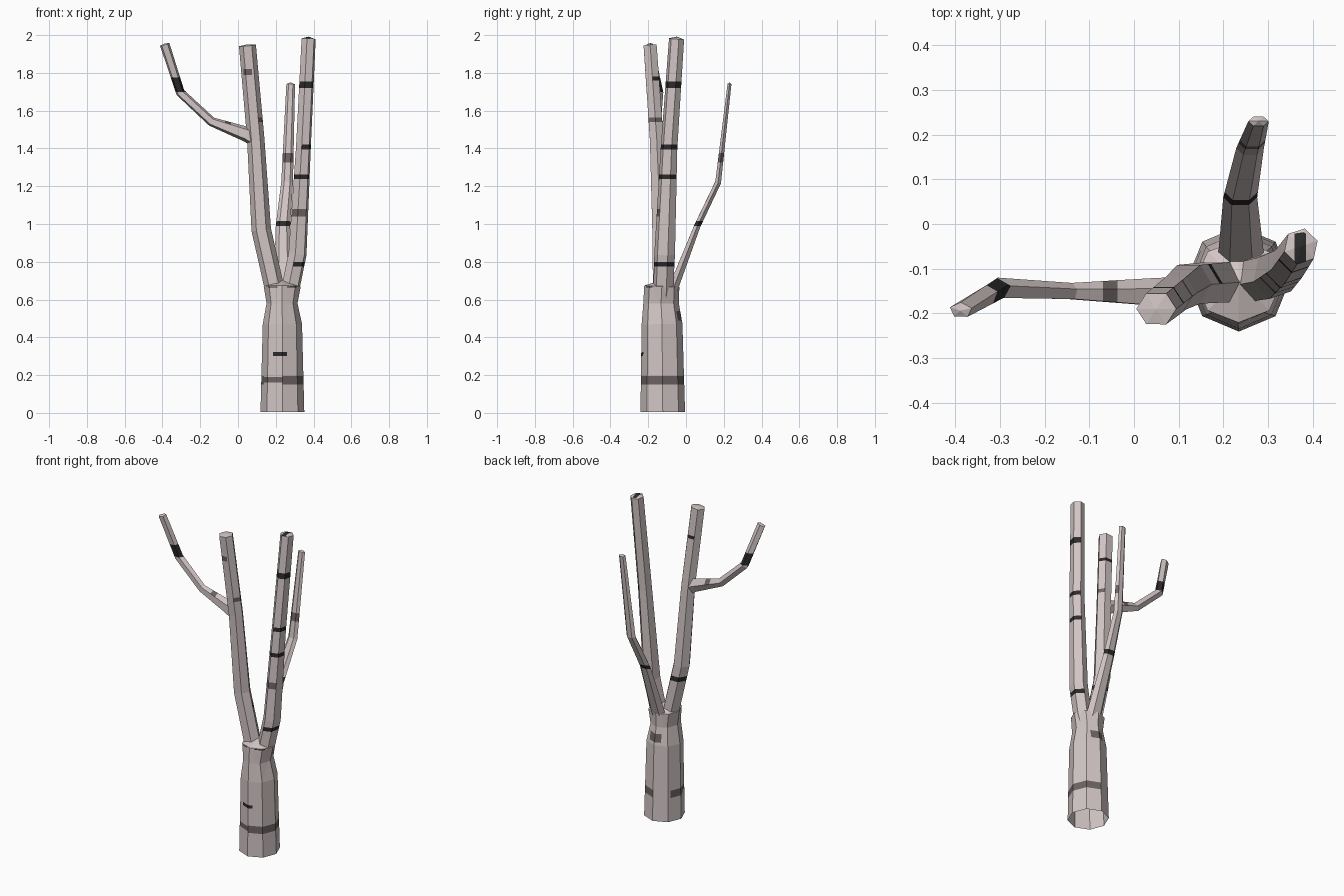
import bpy, bmesh, math
from mathutils import Vector

if "Cube" in bpy.data.objects:
    bpy.data.objects.remove(bpy.data.objects["Cube"])


def material(name, rgb):
    m = bpy.data.materials.new(name)
    m.diffuse_color = (*rgb, 1)
    m.use_nodes = True
    m.node_tree.nodes["Principled BSDF"].inputs["Base Color"].default_value = m.diffuse_color
    return m


MATS = [material("pale_bark", (0.64, 0.56, 0.555)),
        material("grey_brown_mark", (0.15, 0.125, 0.125)),
        material("dark_mark", (0.025, 0.023, 0.023))]
MID, DARK = 1, 2
X, Y, Z = 0, 1, 2


def limb(name, path, sides, marks, phase=0.0, level_start=False, tip=0.012):
    """Faceted tube along path of (x, y, z, rx, ry); open at the start, pointed cap at the end.
    marks: (list of axis bounds, facing direction or None, material index)"""
    bm = bmesh.new()
    pts = [Vector(p[:3]) for p in path]
    rings = []
    for i, p in enumerate(path):
        t = Vector((0, 0, 0))
        if i > 0:
            t += (pts[i] - pts[i - 1]).normalized()
        if i < len(pts) - 1:
            t += (pts[i + 1] - pts[i]).normalized()
        q = Vector((0, 0, 1)).rotation_difference(t.normalized())
        ring = []
        for k in range(sides):
            a = phase + 2 * math.pi * k / sides
            ring.append(bm.verts.new(pts[i] + q @ Vector((p[3] * math.cos(a), p[4] * math.sin(a), 0))))
        rings.append(ring)
    for a, b in zip(rings, rings[1:]):
        for k in range(sides):
            j = (k + 1) % sides
            bm.faces.new((a[k], a[j], b[j], b[k]))
    top = bm.verts.new(pts[-1] + (pts[-1] - pts[-2]).normalized() * tip)
    for k in range(sides):
        bm.faces.new((rings[-1][k], rings[-1][(k + 1) % sides], top))
    bm.normal_update()
    # bark marks: cut the faces along the mark's bounds and recolour inside
    for bounds, facing, mat in marks:
        d = Vector(facing).normalized() if facing else None

        def chosen(f):
            return d is None or f.normal.dot(d) > 0.3
        for axis, lo, hi in bounds:
            n = Vector((0, 0, 0))
            n[axis] = 1
            for v in (lo, hi):
                fs = [f for f in bm.faces if chosen(f)]
                geom = set(fs)
                for f in fs:
                    geom.update(f.edges)
                    geom.update(f.verts)
                bmesh.ops.bisect_plane(bm, geom=list(geom), plane_co=n * v, plane_no=n)
        bm.normal_update()
        for f in bm.faces:
            c = f.calc_center_median()
            if chosen(f) and all(lo < c[ax] < hi for ax, lo, hi in bounds):
                f.material_index = mat
    me = bpy.data.meshes.new(name)
    bm.to_mesh(me)
    bm.free()
    for m in MATS:
        me.materials.append(m)
    ob = bpy.data.objects.new(name, me)
    bpy.context.collection.objects.link(ob)
    return ob


FRONT, BACK, RIGHT, LEFT = (0, -1, 0), (0, 1, 0), (1, 0, 0), (-1, 0, 0)

# trunk with narrowed neck and flared crotch
limb("trunk", [(0.235, -0.123, 0.005, 0.116, 0.118), (0.235, -0.127, 0.47, 0.104, 0.108),
               (0.233, -0.132, 0.58, 0.082, 0.094), (0.234, -0.128, 0.67, 0.098, 0.093)], 8, [
    ([(Z, 0.16, 0.19)], FRONT, MID),
    ([(Z, 0.15, 0.195)], RIGHT, MID),
    ([(Z, 0.15, 0.195), (Y, -0.16, -0.06)], LEFT, MID),
    ([(Z, 0.302, 0.322), (X, 0.185, 0.26)], FRONT, DARK),
    ([(Z, 0.49, 0.54), (X, 0.2, 0.28)], BACK, MID),
    ([(Z, 0.664, 0.6695), (X, 0.16, 0.21)], FRONT, DARK),
    ([(Z, 0.664, 0.6695), (X, 0.26, 0.31)], FRONT, DARK),
], tip=0.035)

# left main stem
limb("left_stem", [(0.205, -0.13, 0.6, 0.05, 0.05), (0.191, -0.13, 0.67, 0.052, 0.052),
                   (0.123, -0.135, 0.97, 0.052, 0.05), (0.094, -0.155, 1.45, 0.046, 0.042),
                   (0.05, -0.19, 1.945, 0.045, 0.04)], 6, [
    ([(Z, 1.79, 1.82), (X, 0.03, 0.075)], FRONT, MID),
    ([(Z, 1.76, 1.78)], (0.6, 1, 0), DARK),
    ([(Z, 1.54, 1.565)], RIGHT, MID),
    ([(Z, 0.87, 0.9)], BACK, DARK),
], tip=0.006)

# right main stem
limb("right_stem", [(0.262, -0.12, 0.6, 0.045, 0.05), (0.28, -0.12, 0.67, 0.05, 0.054),
                    (0.315, -0.113, 0.84, 0.05, 0.056), (0.346, -0.09, 1.4, 0.041, 0.045),
                    (0.374, -0.05, 1.98, 0.039, 0.041)], 6, [
    ([(Z, 1.72, 1.755)], FRONT, DARK),
    ([(Z, 1.72, 1.755)], RIGHT, DARK),
    ([(Z, 1.395, 1.42)], RIGHT, DARK),
    ([(Z, 1.237, 1.262)], FRONT, DARK),
    ([(Z, 1.237, 1.262)], RIGHT, DARK),
    ([(Z, 1.04, 1.08)], FRONT, MID),
    ([(Z, 0.775, 0.8)], RIGHT, DARK),
    ([(Z, 1.98, 2.1), (X, 0.36, 0.385)], (0, 0, 1), DARK),
], phase=0.3, tip=0.012)

# thin rear branch
limb("rear_branch", [(0.24, -0.075, 0.64, 0.052, 0.03), (0.238, 0.06, 0.99, 0.038, 0.019),
                     (0.26, 0.17, 1.22, 0.031, 0.018), (0.279, 0.23, 1.74, 0.023, 0.012)], 6, [
    ([(Z, 0.99, 1.015)], None, DARK),
    ([(Z, 1.325, 1.375)], FRONT, MID),
    ([(Z, 1.325, 1.375)], RIGHT, MID),
], tip=0.01)

# side branch growing from the left stem
limb("side_branch", [(0.1, -0.155, 1.45, 0.05, 0.036), (0.045, -0.155, 1.475, 0.042, 0.034),
                     (-0.14, -0.152, 1.542, 0.026, 0.02), (-0.305, -0.145, 1.695, 0.025, 0.025),
                     (-0.388, -0.193, 1.95, 0.027, 0.018)], 5, [
    ([(Z, 1.7, 1.775)], None, DARK),
    ([(X, -0.07, -0.037)], (0, 0.4, 1), MID),
], phase=0.3, tip=0.006)
